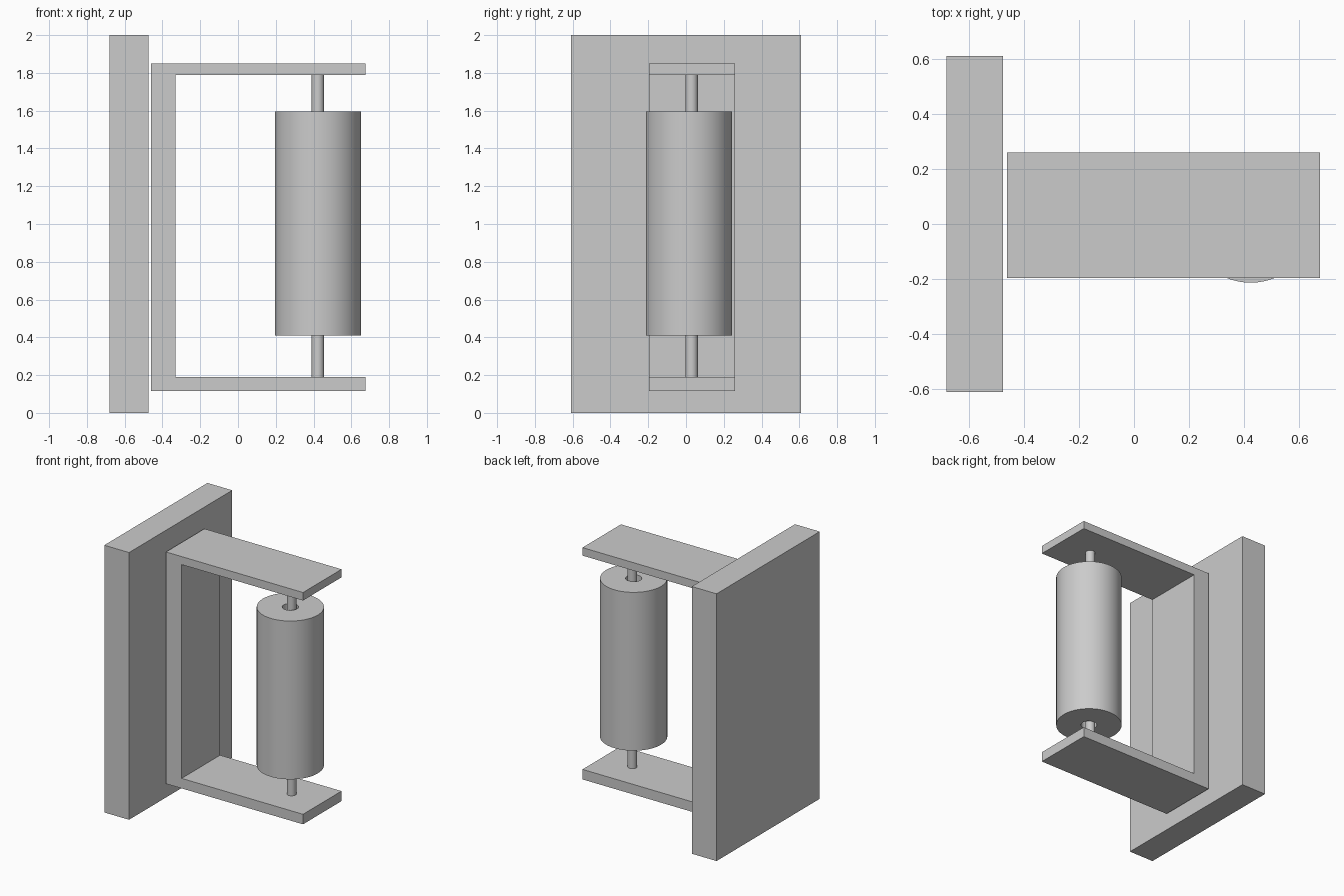
import bpy, bmesh, math

if "Cube" in bpy.data.objects:
    bpy.data.objects.remove(bpy.data.objects["Cube"])


def make_object(name, bm):
    bmesh.ops.recalc_face_normals(bm, faces=bm.faces)
    mesh = bpy.data.meshes.new(name)
    bm.to_mesh(mesh)
    bm.free()
    obj = bpy.data.objects.new(name, mesh)
    bpy.context.collection.objects.link(obj)
    bpy.context.view_layer.objects.active = obj
    obj.select_set(True)
    bpy.ops.object.shade_smooth_by_angle(angle=math.radians(35))
    obj.select_set(False)
    return obj


def extrude_profile(name, points, y0, y1):
    """Closed x-z outline pushed from y0 to y1."""
    bm = bmesh.new()
    face = bm.faces.new([bm.verts.new((x, y0, z)) for x, z in points])
    side = bmesh.ops.extrude_face_region(bm, geom=[face])["geom"]
    verts = [v for v in side if isinstance(v, bmesh.types.BMVert)]
    bmesh.ops.translate(bm, verts=verts, vec=(0, y1 - y0, 0))
    return make_object(name, bm)


def lathe(name, points, x, y, steps=48):
    """Closed r-z outline spun about a vertical axis."""
    bm = bmesh.new()
    verts = [bm.verts.new((x + r, y, z)) for r, z in points]
    edges = [bm.edges.new((a, b)) for a, b in zip(verts, verts[1:] + verts[:1])]
    bmesh.ops.spin(bm, geom=verts + edges, cent=(x, y, 0), axis=(0, 0, 1),
                   angle=math.tau, steps=steps, use_merge=True)
    bmesh.ops.remove_doubles(bm, verts=bm.verts, dist=1e-5)
    return make_object(name, bm)


# Wall plate
extrude_profile("wall_plate",
                [(-.68, 0), (-.475, 0), (-.475, 2), (-.68, 2)], -.61, .61)

# C-shaped bracket with thick spine and two thin arms
extrude_profile("bracket",
                [(-.46, .115), (.675, .115), (.675, .19), (-.33, .19),
                 (-.33, 1.79), (.675, 1.79), (.675, 1.85), (-.46, 1.85)],
                -.195, .26)

# Roller with a bore through its middle
lathe("roller", [(.055, .41), (.228, .41), (.228, 1.595), (.055, 1.595)],
      .423, .015, 64)

# Axle running through the roller, seated in both arms
bm = bmesh.new()
bmesh.ops.create_cone(bm, cap_ends=True, segments=32, radius1=.033,
                      radius2=.033, depth=1.655)
bmesh.ops.translate(bm, verts=bm.verts, vec=(.423, .03, .9825))
make_object("axle", bm)
